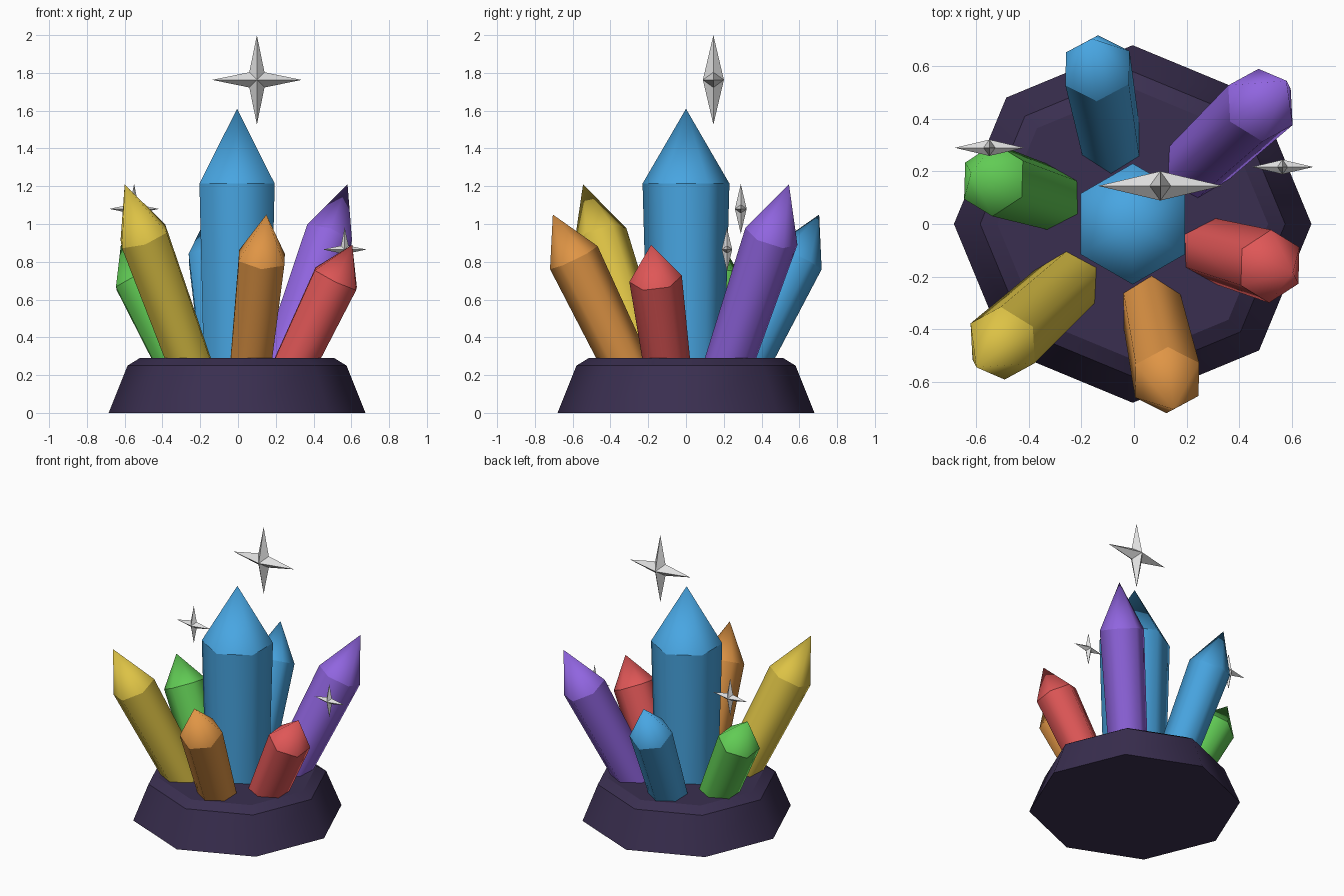
import bpy, bmesh
from math import sin, cos, pi
from mathutils import Vector

cube = bpy.data.objects.get("Cube")
if cube:
    bpy.data.objects.remove(cube, do_unlink=True)


def material(name, rgb):
    m = bpy.data.materials.new(name)
    m.use_nodes = True
    m.diffuse_color = (*rgb, 1)
    bsdf = m.node_tree.nodes["Principled BSDF"]
    bsdf.inputs["Base Color"].default_value = (*rgb, 1)
    bsdf.inputs["Roughness"].default_value = 0.6
    return m


def finish(name, bm, mat):
    mesh = bpy.data.meshes.new(name)
    bm.to_mesh(mesh)
    bm.free()
    mesh.materials.append(mat)
    obj = bpy.data.objects.new(name, mesh)
    bpy.context.collection.objects.link(obj)
    return obj


def ring(bm, sides, r, z, turn):
    return [bm.verts.new((r * cos(turn + 2 * pi * i / sides),
                          r * sin(turn + 2 * pi * i / sides), z)) for i in range(sides)]


def band(bm, sides, low, high, turn):
    """One smooth band between two (radius, height) rings; radius 0 is a point."""
    a = ring(bm, sides, *low, turn)
    tip = high[0] == 0
    b = [bm.verts.new((0, 0, high[1]))] if tip else ring(bm, sides, *high, turn)
    for i in range(sides):
        j = (i + 1) % sides
        face = bm.faces.new([a[i], a[j], b[0]] if tip else [a[i], a[j], b[j], b[i]])
        face.smooth = True


def crystal(name, foot, tip, radius, mat):
    """Hexagonal shaft widening upwards, with a pointed cap, leaning from foot to tip."""
    foot, tip = Vector(foot), Vector(tip)
    axis = tip - foot
    length = axis.length
    shoulder = (radius, length * 0.7)
    bm = bmesh.new()
    band(bm, 6, (radius * 0.88, -0.08), shoulder, pi / 2)
    band(bm, 6, shoulder, (0, length), pi / 2)
    obj = finish(name, bm, mat)
    obj.rotation_mode = 'QUATERNION'
    obj.rotation_quaternion = Vector((0, 0, 1)).rotation_difference(axis)
    obj.location = foot


def sparkle(name, centre, size, mat):
    """Flat-faced four-pointed star with a raised middle on both sides."""
    bm = bmesh.new()
    outline = []
    for i in range(8):
        r = size if i % 2 == 0 else size * 0.24
        outline.append(bm.verts.new((r * cos(i * pi / 4), 0, r * sin(i * pi / 4))))
    for side in (-1, 1):
        middle = bm.verts.new((0, side * size * 0.235, 0))
        for i in range(8):
            bm.faces.new((outline[i], outline[(i + 1) % 8], middle))
    bmesh.ops.recalc_face_normals(bm, faces=bm.faces)
    finish(name, bm, mat).location = centre


blue = material("sky blue", (0.065, 0.38, 0.76))
purple = material("violet", (0.28, 0.13, 0.74))
red = material("coral red", (0.74, 0.095, 0.095))
orange = material("amber orange", (0.74, 0.3, 0.06))
yellow = material("golden yellow", (0.72, 0.54, 0.06))
green = material("leaf green", (0.12, 0.6, 0.09))
stone = material("dark plum", (0.042, 0.028, 0.08))
silver = material("pale silver", (0.74, 0.74, 0.74))

# Octagonal pedestal with a bevelled rim
bm = bmesh.new()
profile = [(0.68, 0), (0.58, 0.25), (0.515, 0.29)]
for low, high in zip(profile, profile[1:]):
    band(bm, 8, low, high, 0)
bm.faces.new(ring(bm, 8, *profile[-1], 0))
bm.faces.new(reversed(ring(bm, 8, *profile[0], 0)))
finish("pedestal", bm, stone).location.x = -0.005

# Crystal cluster
top = 0.29
crystal("centre_crystal", (-0.005, 0, top), (-0.005, 0, 1.61), 0.23, blue)
crystal("back_crystal", (-0.09, 0.33, top), (-0.16, 0.705, 1.05), 0.14, blue)
crystal("back_left_crystal", (0.25, 0.235, top), (0.58, 0.545, 1.21), 0.145, purple)
crystal("left_crystal", (0.315, -0.105, top), (0.605, -0.185, 0.89), 0.14, red)
crystal("front_crystal", (0.07, -0.335, top), (0.15, -0.705, 1.05), 0.14, orange)
crystal("front_right_crystal", (-0.265, -0.24, top), (-0.60, -0.545, 1.21), 0.145, yellow)
crystal("right_crystal", (-0.335, 0.105, top), (-0.62, 0.195, 0.89), 0.14, green)

# Floating sparkles
sparkle("large_sparkle", (0.10, 0.145, 1.763), 0.237, silver)
sparkle("right_sparkle", (-0.55, 0.29, 1.08), 0.132, silver)
sparkle("left_sparkle", (0.565, 0.217, 0.865), 0.117, silver)
